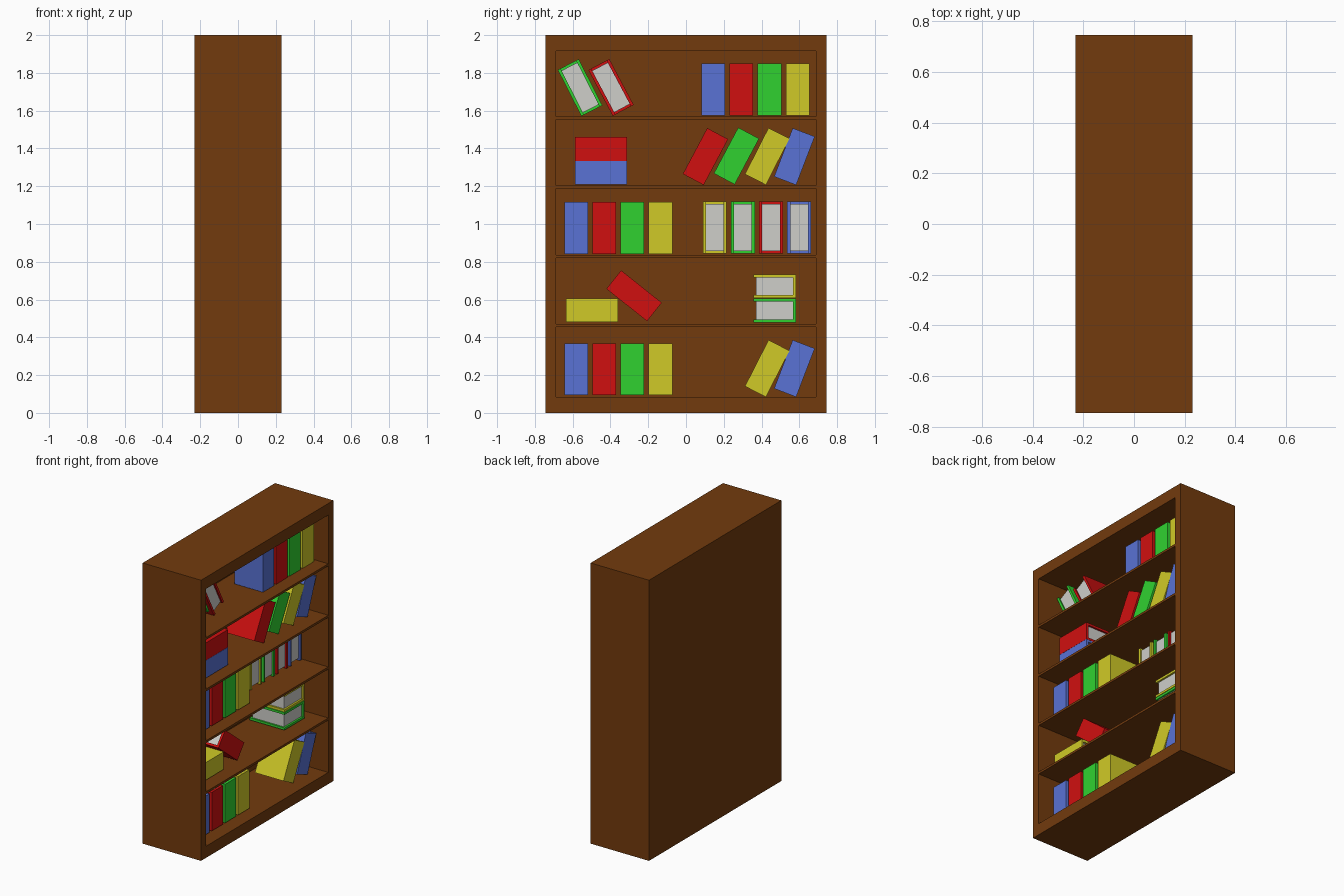
import bpy, bmesh, math
from mathutils import Matrix, Vector

if "Cube" in bpy.data.objects:
    bpy.data.objects.remove(bpy.data.objects["Cube"])


def material(name, rgb):
    m = bpy.data.materials.new(name)
    m.diffuse_color = (*rgb, 1)
    m.use_nodes = True
    m.node_tree.nodes["Principled BSDF"].inputs["Base Color"].default_value = m.diffuse_color
    return m


MATS = {
    "wood": material("brown wood", (0.17, 0.043, 0.004)),
    "pages": material("paper grey", (0.62, 0.62, 0.59)),
    "blue": material("blue cover", (0.1, 0.17, 0.66)),
    "red": material("red cover", (0.63, 0.005, 0.005)),
    "green": material("green cover", (0.03, 0.64, 0.03)),
    "yellow": material("yellow cover", (0.63, 0.59, 0.02)),
}


def add_box(bm, lo, hi, mat_index=0):
    lo, hi = Vector(lo), Vector(hi)
    mtx = Matrix.Translation((lo + hi) / 2) @ Matrix.Diagonal((*(hi - lo), 1))
    verts = bmesh.ops.create_cube(bm, size=1, matrix=mtx)["verts"]
    for f in {f for v in verts for f in v.link_faces}:
        f.material_index = mat_index


def finish(bm, name, mats):
    me = bpy.data.meshes.new(name)
    bm.to_mesh(me)
    bm.free()
    for m in mats:
        me.materials.append(MATS[m])
    ob = bpy.data.objects.new(name, me)
    bpy.context.collection.objects.link(ob)
    return ob


def board(name, lo, hi):
    bm = bmesh.new()
    add_box(bm, lo, hi)
    return finish(bm, name, ["wood"])


# Cabinet, open towards +x
X, Y, IN, BACK = 0.23, 0.745, 0.688, -0.19
board("back_panel", (-X, -Y, 0), (BACK, Y, 2))
board("base", (BACK, -Y, 0), (X, Y, 0.083))
board("top", (BACK, -Y, 1.917), (X, Y, 2))
board("side_left", (BACK, -Y, 0.083), (X, -IN, 1.917))
board("side_right", (BACK, IN, 0.083), (X, Y, 1.917))
for i, z in enumerate((0.463, 0.827, 1.195, 1.562)):
    board(f"shelf_{i + 1}", (BACK, -IN, z - 0.008), (X, IN, z + 0.008))

# Book: spine at +x, thickness along y, height along z
D, T, H, C = 0.225, 0.125, 0.275, 0.016


def book(colour, rot, x, y, z):
    d, t, h = D / 2, T / 2, H / 2
    bm = bmesh.new()
    # cover as one U-shaped profile, extruded upwards
    prof = [(d, -t), (d, t), (-d, t), (-d, t - C), (d - C, t - C),
            (d - C, C - t), (-d, C - t), (-d, -t)]
    face = bm.faces.new([bm.verts.new((px, py, -h)) for px, py in prof])
    ext = bmesh.ops.extrude_face_region(bm, geom=[face])["geom"]
    bmesh.ops.translate(bm, vec=(0, 0, H),
                        verts=[v for v in ext if isinstance(v, bmesh.types.BMVert)])
    bmesh.ops.recalc_face_normals(bm, faces=bm.faces)
    # page block, set in from the cover edges
    add_box(bm, (-d + 0.012, C - t, -h + 0.013), (d - C, t - C, h - 0.013), 1)
    ob = finish(bm, f"{colour}_book", [colour, "pages"])
    ob.matrix_world = Matrix.Translation((x, y, z)) @ rot


def lean(deg):
    return Matrix.Rotation(math.radians(-deg), 4, 'X')


FLIP = Matrix.Rotation(math.pi, 4, 'Z')
END_ON = Matrix(((0, 0, 1, 0), (1, 0, 0, 0), (0, 1, 0, 0), (0, 0, 0, 1)))
OUT = 0.0275  # centre depth of books with the spine facing out

# Upright rows, spine out
for y0, z in ((0.144, 1.712), (-0.582, 0.98), (-0.582, 0.231)):
    for i, c in enumerate(("blue", "red", "green", "yellow")):
        book(c, lean(0), OUT, y0 + i * 0.149, z)

# Upright row, pages out
for i, c in enumerate(("yellow", "green", "red", "blue")):
    book(c, FLIP, -0.0765, 0.153 + i * 0.1485, 0.982)

# Leaning and lying books, spine out
for c, deg, y, z in (("red", 28, 0.103, 1.357), ("green", 28, 0.267, 1.36),
                     ("yellow", 27, 0.43, 1.358), ("blue", 21, 0.574, 1.357),
                     ("yellow", 27, 0.43, 0.235), ("blue", 21, 0.574, 0.235),
                     ("blue", 90, -0.45, 1.271), ("red", 90, -0.45, 1.397),
                     ("yellow", 90, -0.498, 0.544), ("red", 128.5, -0.275, 0.62)):
    book(c, lean(deg), OUT, y, z)

# Leaning books, pages out
book("green", lean(-27) @ FLIP, -0.03, -0.561, 1.722)
book("red", lean(-28) @ FLIP, -0.03, -0.397, 1.723)

# Lying stack with ends facing out
book("green", END_ON, -0.0215, 0.47, 0.542)
book("yellow", END_ON, -0.0215, 0.47, 0.671)
